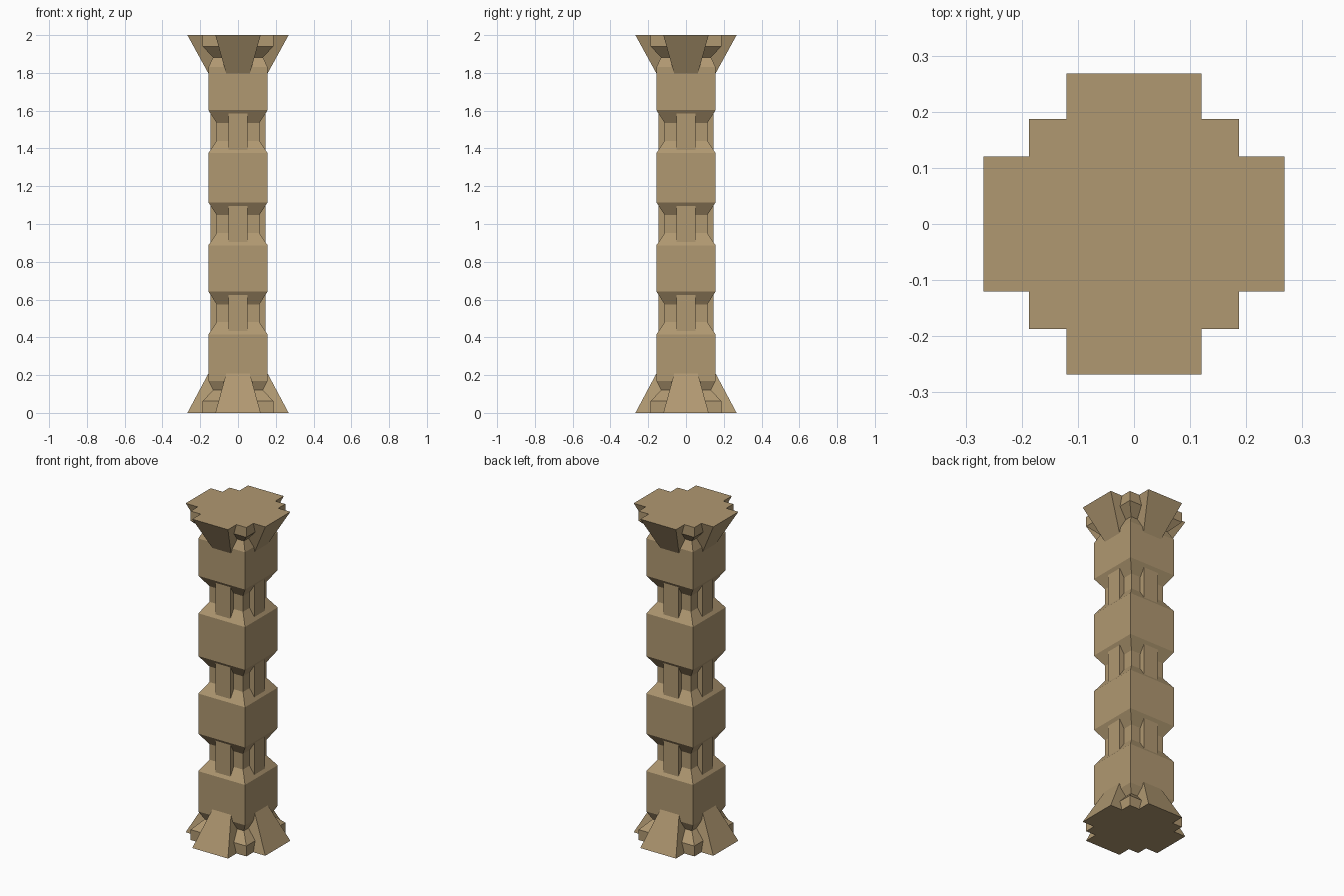
import bpy, bmesh

if "Cube" in bpy.data.objects:
    bpy.data.objects.remove(bpy.data.objects["Cube"])

stone = bpy.data.materials.new("sandstone")
stone.diffuse_color = (0.434, 0.314, 0.165, 1)
stone.use_nodes = True
stone.node_tree.nodes["Principled BSDF"].inputs["Base Color"].default_value = stone.diffuse_color


def square_stack(name, rings):
    """Closed solid from stacked rectangles: (half_x, half_y, z) from bottom to top."""
    bm = bmesh.new()
    loops = [[bm.verts.new((sx * hx, sy * hy, z))
              for sx, sy in ((-1, -1), (1, -1), (1, 1), (-1, 1))]
             for hx, hy, z in rings]
    bm.faces.new(loops[0][::-1])
    bm.faces.new(loops[-1])
    for a, b in zip(loops, loops[1:]):
        for i in range(4):
            j = (i + 1) % 4
            bm.faces.new((a[i], a[j], b[j], b[i]))
    me = bpy.data.meshes.new(name)
    bm.to_mesh(me)
    bm.free()
    me.materials.append(stone)
    ob = bpy.data.objects.new(name, me)
    bpy.context.collection.objects.link(ob)
    return ob


BLOCK, NECK, PLATE = 0.157, 0.113, 0.187
necks = [0.415, 0.897 - 0.01, 1.375]      # height where each neck starts to narrow

# Shaft: foot plate, four blocks with bevelled necks, head plate
profile = [(PLATE, 0), (PLATE, 0.063), (0.132, 0.12), (BLOCK, 0.17)]
for z in necks:
    profile += [(BLOCK, z), (NECK, z + 0.065), (NECK, z + 0.16), (BLOCK, z + 0.228)]
profile += [(BLOCK, 1.83), (0.132, 1.882), (PLATE, 1.94), (PLATE, 2.0)]
square_stack("shaft", [(h, h, z) for h, z in profile])

# Ribs filling the necks, crossing through in both directions
for z in necks:
    for hx, hy, axis in ((0.05, 0.145, "front"), (0.145, 0.05, "side")):
        square_stack("neck_rib_" + axis, [(hx, hy, z + 0.005), (hx, hy, z + 0.22)])

# Flared buttresses at foot and head
for label, z_wide, z_narrow in (("foot", 0, 0.208), ("head", 2.0, 1.798)):
    rings = [(0.12, 0.268, z_wide), (0.063, BLOCK, z_narrow)]
    rings.sort(key=lambda r: r[2])
    square_stack(label + "_buttress_front", rings)
    square_stack(label + "_buttress_side", [(y, x, z) for x, y, z in rings])
